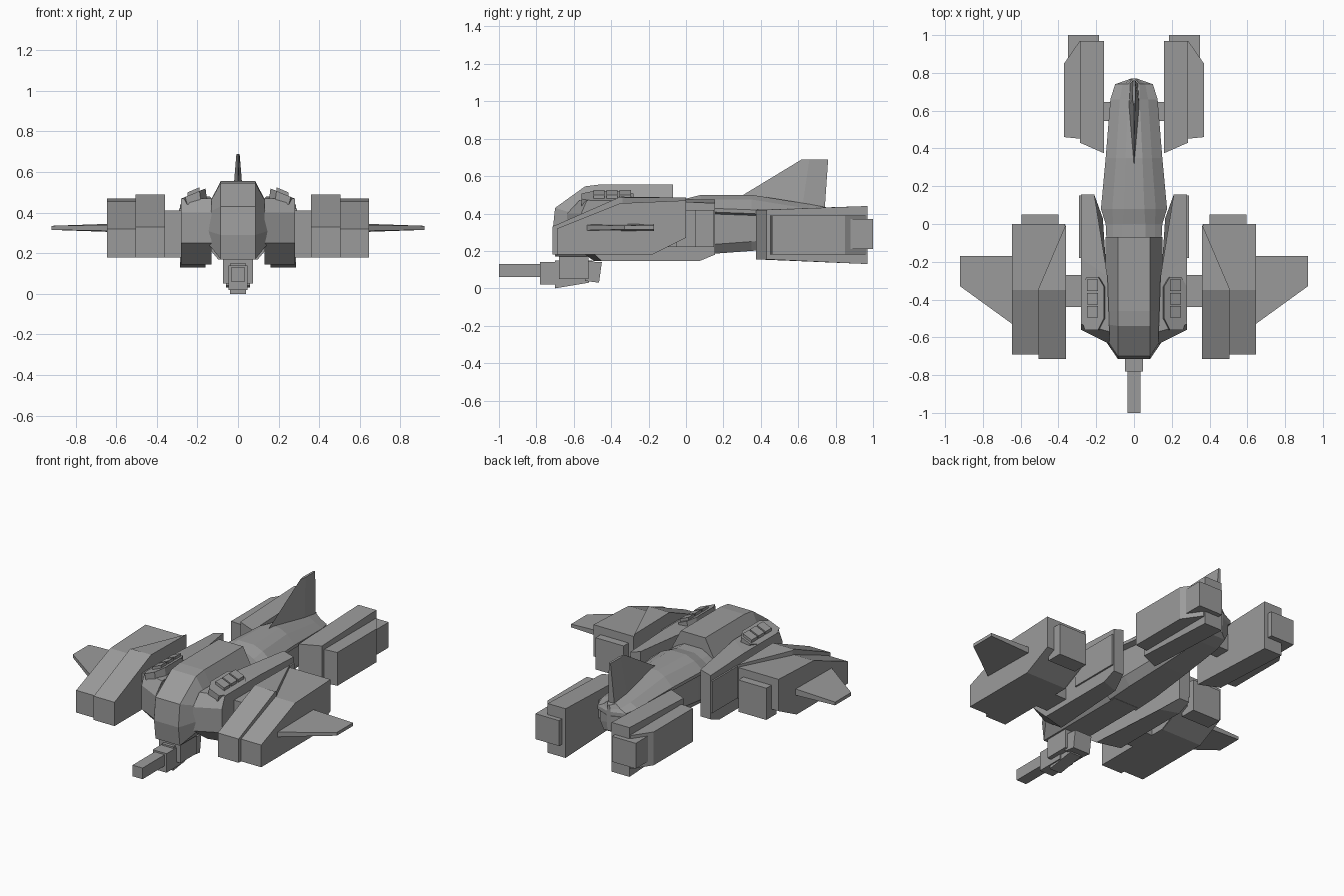
import bpy
import bmesh

cube = bpy.data.objects.get("Cube")
if cube:
    bpy.data.objects.remove(cube, do_unlink=True)

grey = bpy.data.materials.new("hull_grey")
grey.use_nodes = True
COLOR = (0.33, 0.33, 0.33, 1)
grey.diffuse_color = COLOR
grey.node_tree.nodes["Principled BSDF"].inputs["Base Color"].default_value = COLOR


def loft(name, rings, side=1):
    """Skin a closed solid through rings with equal point counts."""
    bm = bmesh.new()
    rows = [[bm.verts.new((x * side, y, z)) for x, y, z in r] for r in rings]
    n = len(rows[0])
    for a, b in zip(rows, rows[1:]):
        for i in range(n):
            j = (i + 1) % n
            bm.faces.new((a[i], a[j], b[j], b[i]))
    bm.faces.new(rows[0])
    bm.faces.new(rows[-1])
    bmesh.ops.recalc_face_normals(bm, faces=bm.faces)
    mesh = bpy.data.meshes.new(name)
    bm.to_mesh(mesh)
    bm.free()
    mesh.materials.append(grey)
    obj = bpy.data.objects.new(name, mesh)
    bpy.context.collection.objects.link(obj)
    return obj


def at_x(x, profile):
    return [(x, y, z) for y, z in profile]


def prism(name, x0, x1, profile, side=1):
    return loft(name, [at_x(x0, profile), at_x(x1, profile)], side)


def box(name, x0, x1, y0, y1, z0, z1, side=1):
    return prism(name, x0, x1, [(y0, z0), (y1, z0), (y1, z1), (y0, z1)], side)


# Main body: full centre strip with narrower shoulders
centre = [(-.70, .17), (-.715, .29), (-.70, .43), (-.54, .545),
          (-.46, .555), (-.07, .555), (-.07, .17)]
shoulder = [(-.60, .25), (-.62, .31), (-.60, .40), (-.53, .43),
            (-.46, .43), (-.07, .43), (-.07, .25)]
loft("main_body", [at_x(-.15, shoulder), at_x(-.085, centre),
                   at_x(.085, centre), at_x(.15, shoulder)])


# Rear hull: overhanging upper shell above a narrower keel
def hull_ring(y, ridge, top, mid, width, edge, keel, bottom):
    half = [(ridge, top), (mid, top - .025), (width, edge), (width, edge - .02),
            (keel, edge - .03), (keel, bottom + .05), (keel * .7, bottom)]
    return [(x, y, z) for x, z in half] + [(-x, y, z) for x, z in reversed(half)]


loft("rear_hull", [
    hull_ring(-.10, .06, .48, .11, .145, .43, .14, .17),
    hull_ring(.00, .06, .48, .11, .15, .43, .14, .175),
    hull_ring(.08, .055, .50, .115, .175, .43, .14, .18),
    hull_ring(.35, .045, .50, .095, .15, .42, .12, .20),
    hull_ring(.66, .03, .45, .075, .125, .40, .10, .23),
    hull_ring(.74, .03, .435, .06, .10, .39, .08, .25),
    hull_ring(.77, .006, .43, .01, .015, .39, .012, .27)])

# Tail fin tapering towards its tip
loft("tail_fin", [
    [(0, .29, .49), (.03, .62, .42), (.022, .74, .40), (-.022, .74, .40), (-.03, .62, .42)],
    [(0, .62, .69), (.008, .66, .69), (.006, .76, .69), (-.006, .76, .69), (-.008, .66, .69)]])

# Chin gun
box("gun_mount", -.075, .075, -.68, -.52, .05, .18)
prism("gun_cradle", -.04, .04, [(-.70, 0), (-.52, .03), (-.50, .15), (-.70, .15)])
prism("gun_rear_block", -.06, .06, [(-.54, .04), (-.465, .03), (-.45, .14), (-.54, .145)])
box("gun_housing", -.048, .048, -.78, -.60, .02, .14)
box("gun_barrel", -.035, .035, -1, -.75, .06, .13)

for side, label in ((1, "left"), (-1, "right")):
    # Side pods hugging the body
    outer = at_x(.28, [(-.56, .25), (-.56, .40), (-.53, .47), (-.18, .47),
                       (.155, .455), (.155, .18), (.07, .145), (-.45, .145)])
    inner = [(.13, -.635, .25), (.13, -.635, .40), (.13, -.57, .47), (.14, -.28, .48),
             (.21, .155, .475), (.21, .155, .18), (.165, .03, .145), (.13, -.49, .145)]
    loft(label + "_side_pod", [inner, outer], side)
    box(label + "_pod_side_plate", .275, .29, -.18, .15, .22, .42, side)

    # Tilted launcher with three hatches
    plan = [(.16, -.50), (.19, -.56), (.26, -.56), (.28, -.50),
            (.28, -.33), (.25, -.28), (.19, -.28), (.16, -.33)]

    def tilted(points, lift):
        return [(x, y, .485 + (.27 - x) * .42 + lift) for x, y in points]

    loft(label + "_launcher", [[(x - .01, y, .44) for x, y in plan], tilted(plan, -.012)], side)
    for i in range(3):
        y = -.495 + i * .07
        hatch = [(.19, y), (.25, y), (.25, y + .06), (.19, y + .06)]
        loft(f"{label}_launcher_hatch_{i + 1}", [tilted(hatch, -.02), tilted(hatch, .006)], side)

    # Front nacelle with raised wedge-shaped inner fairing
    prism(label + "_nacelle", .365, .645,
          [(-.69, .18), (-.69, .32), (-.35, .455), (0, .47), (0, .27), (-.18, .18)], side)
    loft(label + "_nacelle_fairing", [
        at_x(.36, [(-.715, .18), (-.715, .33), (-.35, .49), (0, .485), (0, .27), (-.18, .18)]),
        at_x(.505, [(-.715, .18), (-.715, .33), (-.35, .49), (-.34, .485),
                    (-.34, .27), (-.34, .18)])], side)
    box(label + "_nacelle_exhaust", .40, .595, -.05, .05, .22, .42, side)
    box(label + "_nacelle_strut", .20, .40, -.44, -.27, .18, .41, side)

    # Stub wing
    loft(label + "_wing", [
        [(.63, -.54, .31), (.63, -.17, .305), (.63, -.17, .345), (.63, -.54, .34)],
        [(.92, -.33, .315), (.92, -.17, .315), (.92, -.17, .335), (.92, -.33, .335)]], side)

    # Rear engine: tall inner casing, shorter chamfered outer casing, nozzle
    loft(label + "_engine_casing", [
        at_x(.16, [(.375, .155), (.97, .13), (.97, .44), (.375, .42)]),
        at_x(.285, [(.43, .155), (.97, .13), (.97, .44), (.43, .42)])], side)
    plan = [(.27, .45), (.37, .46), (.37, .85), (.29, .965), (.27, .965)]
    loft(label + "_engine_side", [[(x, y, z) for x, y in plan] for z in (.18, .39)], side)
    box(label + "_engine_nozzle", .185, .35, .86, 1, .21, .37, side)
    box(label + "_engine_strut", .06, .18, .545, .645, .26, .37, side)
